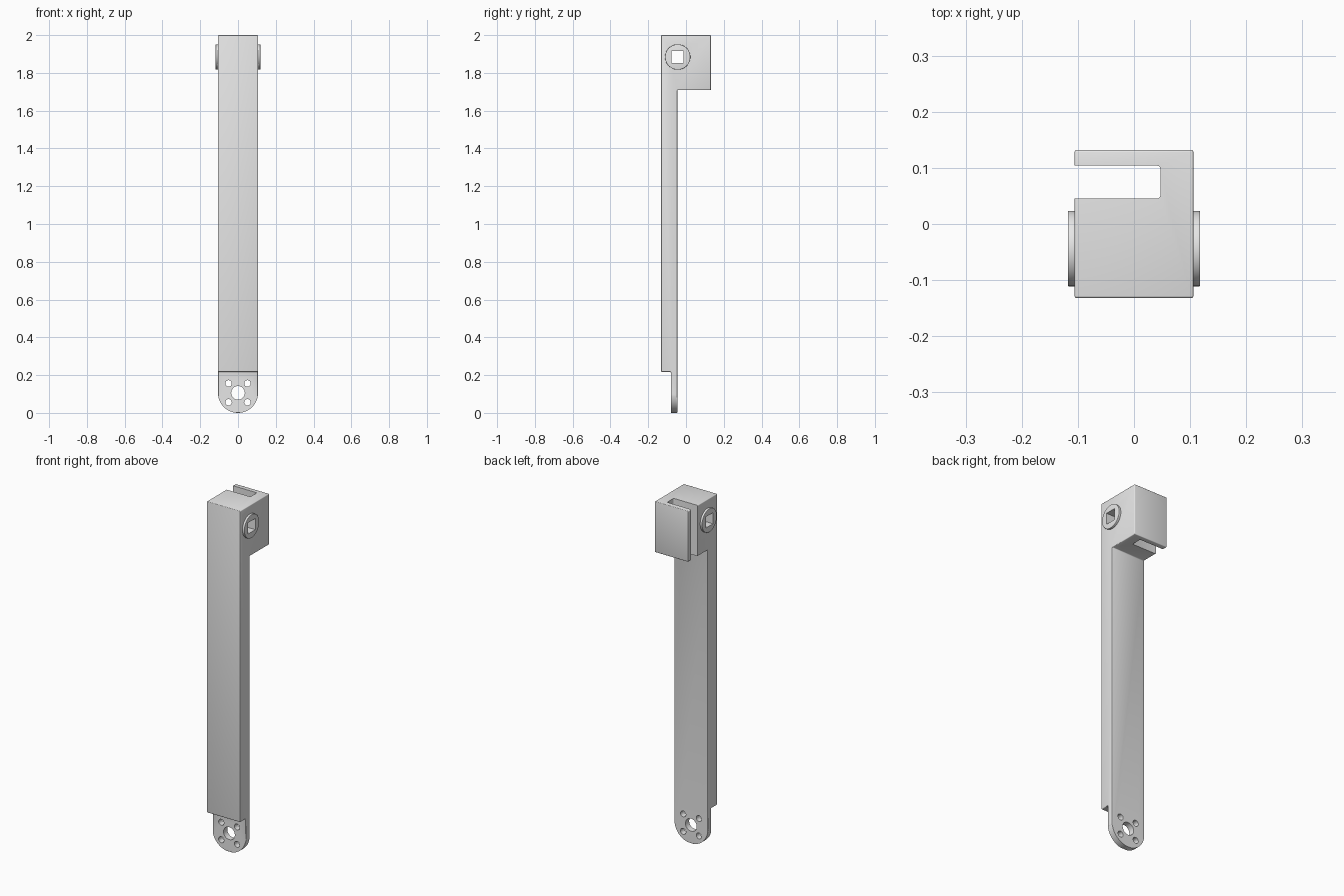
import bpy, bmesh, math
from mathutils import Matrix, Vector

if "Cube" in bpy.data.objects:
    bpy.data.objects.remove(bpy.data.objects["Cube"], do_unlink=True)

HALF_W = 0.106      # half width of the arm, also the radius of the rounded foot
FRONT, BACK = -0.132, 0.132
AXLE_Y, AXLE_Z = -0.044, 1.884

grey = bpy.data.materials.new("plain grey")
grey.use_nodes = True
grey.diffuse_color = (0.8, 0.8, 0.8, 1)
grey.node_tree.nodes["Principled BSDF"].inputs["Base Color"].default_value = (0.8, 0.8, 0.8, 1)


def finish(name, bm):
    bmesh.ops.recalc_face_normals(bm, faces=bm.faces)
    mesh = bpy.data.meshes.new(name)
    bm.to_mesh(mesh)
    bm.free()
    mesh.materials.append(grey)
    obj = bpy.data.objects.new(name, mesh)
    bpy.context.collection.objects.link(obj)
    return obj


def prism(name, outline, axis, low, high):
    """Extrude a closed outline along x or y; outline points are (other axis, z)."""
    place = (lambda a, z: (low, a, z)) if axis == "x" else (lambda a, z: (a, low, z))
    bm = bmesh.new()
    face = bm.faces.new([bm.verts.new(place(a, z)) for a, z in outline])
    push = bmesh.ops.extrude_face_region(bm, geom=[face])
    step = Vector((high - low, 0, 0)) if axis == "x" else Vector((0, high - low, 0))
    bmesh.ops.translate(bm, vec=step, verts=[g for g in push["geom"] if isinstance(g, bmesh.types.BMVert)])
    return finish(name, bm)


def circle(cx, cz, radius, steps=48):
    return [(cx + radius * math.cos(i * math.tau / steps),
             cz + radius * math.sin(i * math.tau / steps)) for i in range(steps)]


def square(cx, cz, half):
    return [(cx - half, cz - half), (cx + half, cz - half), (cx + half, cz + half), (cx - half, cz + half)]


def apply(obj):
    with bpy.context.temp_override(object=obj, active_object=obj, selected_objects=[obj]):
        for mod in list(obj.modifiers):
            bpy.ops.object.modifier_apply(modifier=mod.name)


def soften(obj, width):
    mod = obj.modifiers.new("soft edges", "BEVEL")
    mod.width, mod.segments, mod.limit_method = width, 3, "ANGLE"
    apply(obj)


def combine(obj, tool, operation="DIFFERENCE", keep=False):
    tool.hide_render = True
    mod = obj.modifiers.new("shape", "BOOLEAN")
    mod.operation, mod.solver, mod.object = operation, "EXACT", tool
    apply(obj)
    if not keep:
        bpy.data.objects.remove(tool, do_unlink=True)


# Arm: foot plate, shaft and head block share one side profile
side = [(-0.08, 0), (-0.046, 0), (-0.046, 1.709), (BACK, 1.709),
        (BACK, 2), (FRONT, 2), (FRONT, 0.217), (-0.08, 0.217)]
arm = prism("arm", side, "x", -HALF_W, HALF_W)
soften(arm, 0.004)

# Rounded foot
arc = [(HALF_W * math.cos(math.pi * (1 + i / 40)), HALF_W + HALF_W * math.sin(math.pi * (1 + i / 40)))
       for i in range(41)]
envelope = arc + [(0.3, HALF_W), (0.3, 2.2), (-0.3, 2.2), (-0.3, HALF_W)]
combine(arm, prism("foot_envelope", envelope, "y", -0.4, 0.4), "INTERSECT")

# Slot in the head, open on one side
slot = prism("slot_cutter", [(0.045, 1.6), (0.104, 1.6), (0.104, 2.1), (0.045, 2.1)], "x", -0.2, 0.047)
soften(slot, 0.006)
combine(arm, slot)

# Mounting holes in the foot
holes = [(0, 0, 0.036)] + [(x, z, 0.017) for x in (-0.05, 0.05) for z in (-0.05, 0.05)]
for x, z, radius in holes:
    combine(arm, prism("hole_cutter", circle(x, HALF_W + z, radius, 32), "y", -0.2, 0.1))

# Axle bosses on both sides of the head, with a square socket right through
bosses = []
for label, sign in (("left", 1), ("right", -1)):
    boss = prism(label + "_axle_boss", circle(AXLE_Y, AXLE_Z, 0.067, 64), "x", sign * 0.1, sign * 0.118)
    soften(boss, 0.0015)
    bosses.append(boss)
socket = prism("socket_cutter", square(AXLE_Y, AXLE_Z, 0.032), "x", -0.3, 0.3)
for part in bosses + [arm]:
    combine(part, socket, keep=True)
bpy.data.objects.remove(socket, do_unlink=True)

# Smooth curves, crisp edges
for part in bosses + [arm]:
    with bpy.context.temp_override(object=part, active_object=part, selected_objects=[part],
                                   selected_editable_objects=[part]):
        bpy.ops.object.shade_smooth_by_angle(angle=math.radians(35))
